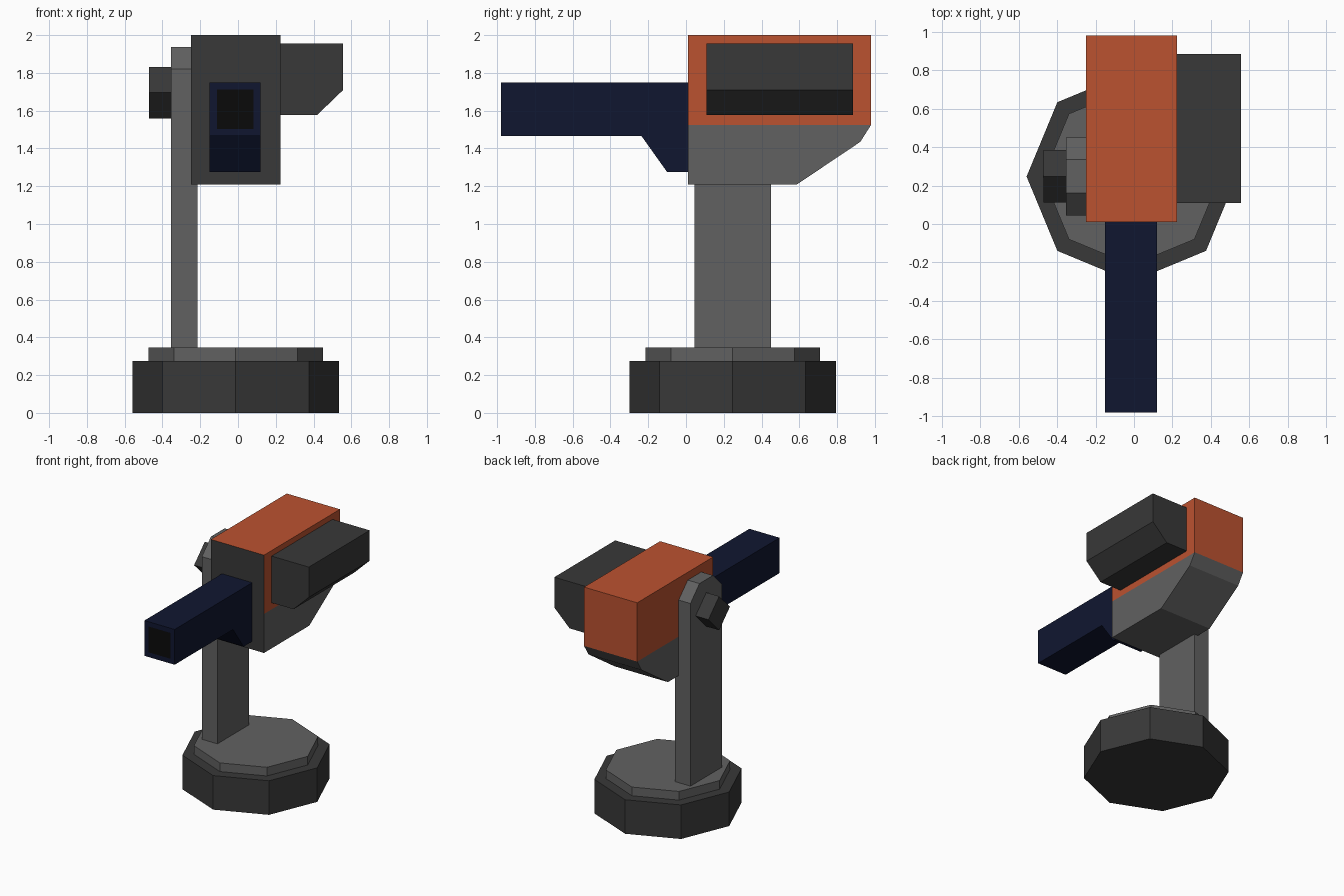
import bpy, bmesh, math
from mathutils import Vector

if "Cube" in bpy.data.objects:
    bpy.data.objects.remove(bpy.data.objects["Cube"])


def material(name, rgb):
    m = bpy.data.materials.new(name)
    m.diffuse_color = (*rgb, 1)
    m.use_nodes = True
    m.node_tree.nodes["Principled BSDF"].inputs["Base Color"].default_value = m.diffuse_color
    return m


GREY = material("mid_grey", (0.12, 0.12, 0.12))
DARK = material("dark_grey", (0.04, 0.04, 0.04))
ORANGE = material("orange", (0.5, 0.085, 0.03))
NAVY = material("navy", (0.005, 0.008, 0.03))
BLACK = material("black", (0.003, 0.003, 0.003))


def extrude(name, points, axis, lo, hi, mat, front=None, inset=0):
    """Extrude a 2D profile along an axis; optionally recolour (and inset) the -y face."""
    place = {"x": lambda a, b, d: (d, a, b),
             "y": lambda a, b, d: (a, d, b),
             "z": lambda a, b, d: (a, b, d)}[axis]
    bm = bmesh.new()
    face = bm.faces.new([bm.verts.new(place(a, b, lo)) for a, b in points])
    res = bmesh.ops.extrude_face_region(bm, geom=[face], use_keep_orig=True)
    move = Vector(place(0, 0, hi - lo))
    bmesh.ops.translate(bm, vec=move,
                        verts=[v for v in res["geom"] if isinstance(v, bmesh.types.BMVert)])
    bmesh.ops.recalc_face_normals(bm, faces=bm.faces)
    if front:
        f = min(bm.faces, key=lambda f: f.calc_center_median().y)
        if inset:
            bmesh.ops.inset_region(bm, faces=[f], thickness=inset)
        f.material_index = 1
    mesh = bpy.data.meshes.new(name)
    bm.to_mesh(mesh)
    bm.free()
    mesh.materials.append(mat)
    if front:
        mesh.materials.append(front)
    obj = bpy.data.objects.new(name, mesh)
    bpy.context.collection.objects.link(obj)
    return obj


def ring(cx, cy, r, n):
    return [(cx + r * math.cos(2 * math.pi * i / n),
             cy + r * math.sin(2 * math.pi * i / n)) for i in range(n)]


# Octagonal stepped foot
extrude("base", ring(-0.012, 0.247, 0.547, 8), "z", 0, 0.275, DARK)
extrude("base_step", ring(-0.012, 0.247, 0.462, 8), "z", 0.275, 0.345, GREY)

# Upright arm with clipped top, and its pivot knob
extrude("support_arm", [(0.045, 0.345), (0.45, 0.345), (0.45, 1.82), (0.335, 1.937),
                        (0.162, 1.937), (0.045, 1.82)], "x", -0.355, -0.215, GREY)
extrude("pivot_knob", ring(0.248, 1.695, 0.137, 4), "x", -0.47, -0.355, DARK)

# Head: coloured cover above a sloped underside, both with a dark front
extrude("head_cover", [(0.01, 1.525), (0.98, 1.525), (0.98, 2.0), (0.01, 2.0)],
        "x", -0.25, 0.225, ORANGE, DARK)
extrude("head_underside", [(0.01, 1.525), (0.98, 1.525), (0.923, 1.435), (0.588, 1.21),
                           (0.01, 1.21)], "x", -0.25, 0.225, GREY, DARK)

# Side box with a clipped lower edge
extrude("side_box", [(0.225, 1.955), (0.557, 1.955), (0.557, 1.71), (0.42, 1.578),
                     (0.225, 1.578)], "y", 0.108, 0.885, DARK)

# Square barrel with a brace below and a black muzzle
extrude("barrel", [(-0.98, 1.75), (0.01, 1.75), (0.01, 1.275), (-0.1, 1.275),
                   (-0.235, 1.465), (-0.98, 1.465)], "x", -0.15, 0.12, NAVY, BLACK, 0.054)
